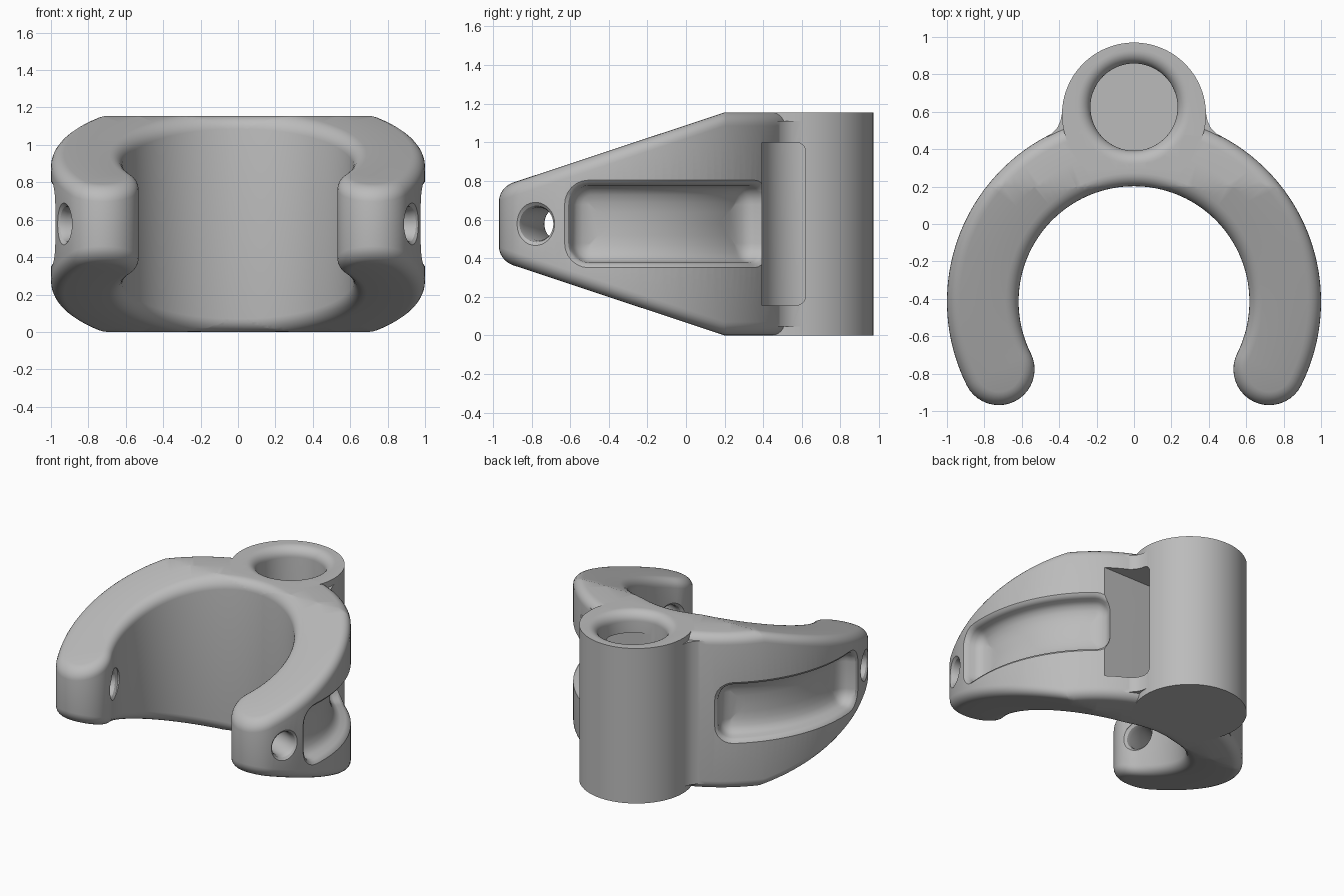
import bpy, bmesh, math
from math import sin, cos, pi, radians
from mathutils import Vector, Matrix

if "Cube" in bpy.data.objects:
    bpy.data.objects.remove(bpy.data.objects["Cube"])

HEIGHT = 1.155
MID = HEIGHT / 2
RING_Y = -0.415          # centre of the curved arms
R_OUT, R_IN = 1.0, 0.617
R_MID, R_TIP = (R_OUT + R_IN) / 2, (R_OUT - R_IN) / 2
BOSS_Y, BOSS_R = 0.585, 0.385
FILLET = 0.07

grey = bpy.data.materials.new("plain grey")
grey.use_nodes = True
grey.diffuse_color = (0.5, 0.5, 0.5, 1)
grey.node_tree.nodes["Principled BSDF"].inputs["Base Color"].default_value = (0.5, 0.5, 0.5, 1)


def steps(a, b, n):
    return [a + (b - a) * i / n for i in range(n + 1)]


def polar(r, a, cx=0, cy=0):
    return (cx + r * cos(a), cy + r * sin(a))


def finish(bm, name):
    bmesh.ops.remove_doubles(bm, verts=bm.verts, dist=0.0005)
    bmesh.ops.recalc_face_normals(bm, faces=bm.faces)
    mesh = bpy.data.meshes.new(name)
    bm.to_mesh(mesh)
    bm.free()
    mesh.materials.append(grey)
    ob = bpy.data.objects.new(name, mesh)
    bpy.context.collection.objects.link(ob)
    return ob


def loft(loops, caps=True):
    """Skin a list of matching closed loops."""
    bm = bmesh.new()
    rows = [[bm.verts.new(p) for p in loop] for loop in loops]
    n = len(rows[0])
    for lo, hi in zip(rows, rows[1:]):
        for i in range(n):
            j = (i + 1) % n
            bm.faces.new((lo[i], lo[j], hi[j], hi[i]))
    if caps:
        bm.faces.new(rows[0])
        bm.faces.new(rows[-1])
    return bm


def lathe(profile, matrix, name, n=64):
    """Revolve (radius, height) points, first and last on the axis."""
    loops = [[matrix @ Vector((*polar(r, 2 * pi * i / n), h)) for i in range(n)] for r, h in profile]
    return finish(loft(loops, caps=False), name)


def combine(target, tool, operation):
    mod = target.modifiers.new(operation.lower(), "BOOLEAN")
    mod.object, mod.operation, mod.solver = tool, operation, "EXACT"
    bpy.context.view_layer.objects.active = target
    bpy.ops.object.modifier_apply(modifier=mod.name)
    bpy.data.objects.remove(tool)


# Curved arms with round tips; the outline shrinks evenly by d
def arm_outline(d):
    a0, a1 = radians(-26.6), radians(206.6)
    pts = [polar(R_OUT - d, a, 0, RING_Y) for a in steps(a0, a1, 96)]
    tip = polar(R_MID, a1, 0, RING_Y)
    pts += [polar(R_TIP - d, a, *tip) for a in steps(a1, a1 + pi, 20)[1:-1]]
    pts += [polar(R_IN + d, a, 0, RING_Y) for a in steps(a1, a0, 96)]
    tip = polar(R_MID, a0, 0, RING_Y)
    pts += [polar(R_TIP - d, a, *tip) for a in steps(a0 - pi, a0, 20)[1:-1]]
    return pts


edge = [(FILLET * (1 - sin(a)), FILLET * (1 - cos(a))) for a in steps(pi / 2, 0, 6)]
edge.append((R_TIP, 0))
levels = [(d, drop - MID) for d, drop in reversed(edge)] + [(d, MID - drop) for d, drop in edge]
bm = loft([[(x, y, z) for x, y in arm_outline(d)] for d, z in levels], caps=False)
bmesh.ops.remove_doubles(bm, verts=bm.verts, dist=0.0005)
bmesh.ops.bisect_plane(bm, geom=bm.verts[:] + bm.edges[:] + bm.faces[:],
                       plane_co=(0, 0.2, 0), plane_no=(0, 1, 0), dist=0.0001)
for v in bm.verts:       # arms taper towards the tips
    v.co.z -= math.copysign(0.332 * max(0, 0.2 - v.co.y), v.co.z)
    v.co.z += MID
bracket = finish(bm, "clamp_bracket")


def prism(points, z0, z1, name):
    return finish(loft([[(x, y, z) for x, y in points] for z in (z0, z1)]), name)


# Rear boss, with a curved web each side where it meets the arms
a = math.asin((0.3 - BOSS_Y) / BOSS_R)
boss = [polar(BOSS_R, t, 0, BOSS_Y) for t in steps(a, pi - a, 80)]
combine(bracket, prism(boss, 0, HEIGHT, "boss"), "UNION")
for side in (1, -1):
    web = [(0.28, 0.42), (0.476, 0.455), (0.435, 0.488), (0.41, 0.515),
           (0.393, 0.55), (0.382, 0.61), (0.28, 0.61)]
    web = [(side * x, y) for x, y in web]
    combine(bracket, prism(web, 0.045, HEIGHT - 0.045, "web"), "UNION")


# Long grooves around the outside of the arms
def groove_loop(r, inset, side):
    half_h, half_l = 0.2 - inset, 0.583 - inset
    c = max(0.1 - inset, 0)
    mid = radians(22.6)
    pts = []
    for sx, sz, start in ((1, 1, 0), (-1, 1, pi / 2), (-1, -1, pi), (1, -1, 1.5 * pi)):
        cx, cz = sx * (half_l - c), sz * (half_h - c)
        pts += [polar(c, t, cx, cz) for t in steps(start, start + pi / 2, 6)]
        if sx == sz:     # straight runs follow the arc
            pts += [(s, cz + sz * c) for s in steps(cx, -cx, 36)[1:-1]] if sz == 1 else []
        if (sx, sz) == (-1, -1):
            pts += [(s, cz - c) for s in steps(cx, -cx, 36)[1:-1]]
    return [(side * r * cos(mid + s), RING_Y + r * sin(mid + s), MID + z) for s, z in pts]


groove_levels = [(1.06, 0.2), (1.06, -0.03), (1.0, -0.027), (0.988, -0.01), (0.965, 0), (0.93, 0.003),
                 (0.9, 0.02), (0.88, 0.05), (0.867, 0.09), (0.86, 0.14), (0.86, 0.2)]
for side in (1, -1):
    bm = loft([groove_loop(r, i, side) for r, i in groove_levels], caps=False)
    combine(bracket, finish(bm, "groove_cutter"), "DIFFERENCE")

# Pin holes through the tips, with softened lips
pin = [(0, 0.5), (0.112, 0.5), (0.112, 0.617), (0.094, 0.632), (0.085, 0.66),
       (0.085, 0.955), (0.094, 0.985), (0.112, 1.0), (0.112, 1.1), (0, 1.1)]
for side in (1, -1):
    t = radians(-21.4)
    aim = Vector((side * cos(t), sin(t), 0)).to_track_quat("Z", "Y").to_matrix().to_4x4()
    place = Matrix.Translation((0, RING_Y, MID)) @ aim
    combine(bracket, lathe(pin, place, "pin_cutter", 40), "DIFFERENCE")

# Deep socket in the boss with a rounded rim
FLOOR = 0.155
socket = [(0, FLOOR), (0.233, FLOOR)]
socket += [(0.303 - FILLET * cos(t), HEIGHT - FILLET + FILLET * sin(t)) for t in steps(0, pi / 2, 8)]
socket += [(0.303, HEIGHT + 0.1), (0, HEIGHT + 0.1)]
combine(bracket, lathe(socket, Matrix.Translation((0, 0.625, 0)), "socket_cutter"), "DIFFERENCE")

# Side slot on the left, opening into the socket
top = HEIGHT - FLOOR
slot = [(0.393, FLOOR + 0.001)]
slot += [polar(0.05, t, 0.57, FLOOR + 0.051) for t in steps(-pi / 2, 0, 6)]
slot += [polar(0.05, t, 0.57, top - 0.05) for t in steps(0, pi / 2, 6)]
slot += [(0.393, top)]
bm = loft([[(x, y, z) for y, z in slot] for x in (0.01, 1.0)])
combine(bracket, finish(bm, "slot_cutter"), "DIFFERENCE")

# Smooth faces, sharp edges
bpy.ops.object.select_all(action="DESELECT")
bracket.select_set(True)
bpy.context.view_layer.objects.active = bracket
bpy.ops.object.shade_smooth_by_angle(angle=radians(32))
